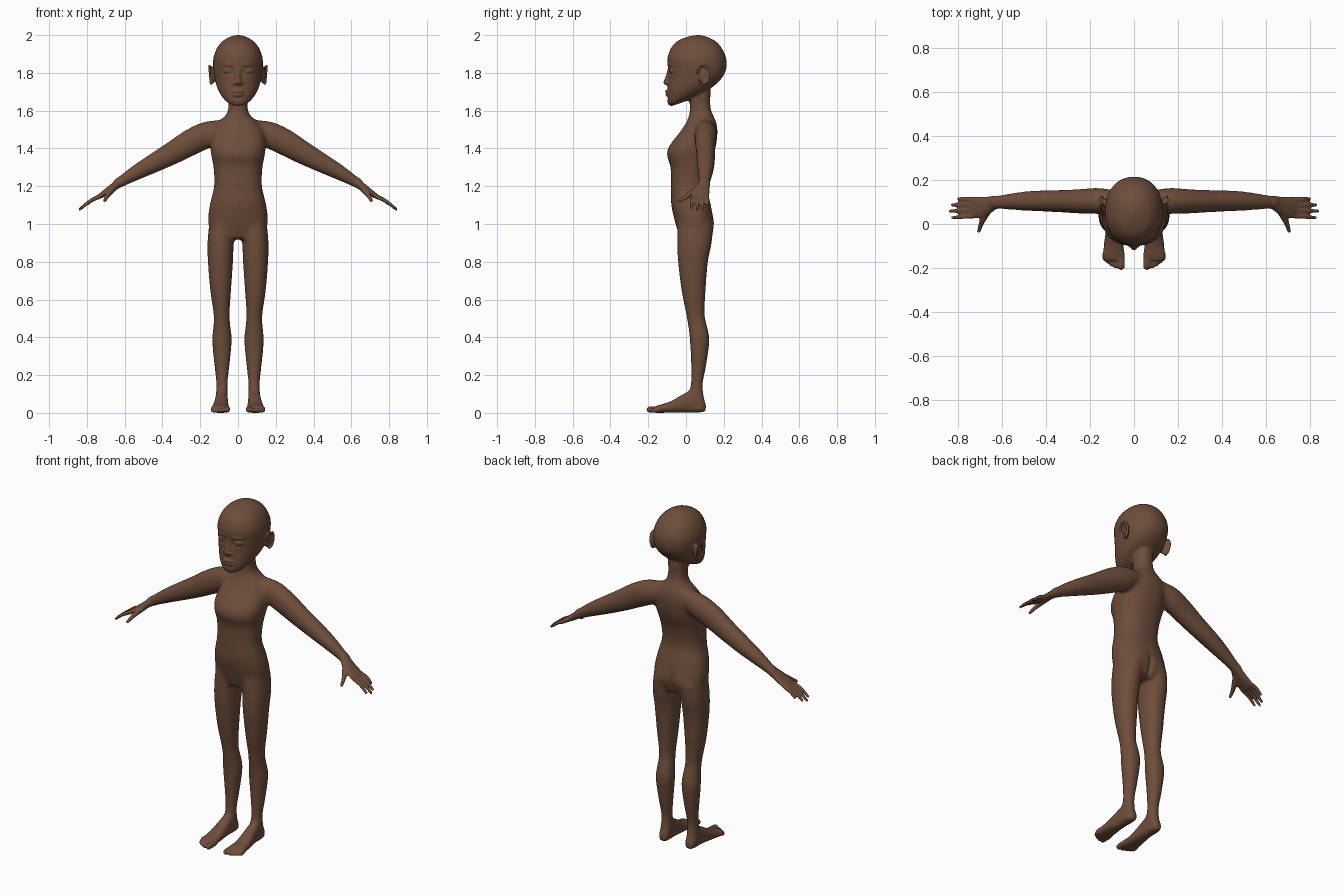
import bpy, bmesh, math
from mathutils import Vector, Matrix

skin = bpy.data.materials.new("brown skin")
skin.diffuse_color = (0.155, 0.075, 0.043, 1)
bm = bmesh.new()
SIDES = (1, -1)


def loft(secs, n=2.0, seg=40, steps=6):
    """Closed smooth skin through (centre, u, v) superellipse sections."""
    flat = [[*c, *u, *v] for c, u, v in secs]
    P = [flat[0]] + flat + [flat[-1]]
    rows = []
    for i in range(1, len(P) - 2):
        for k in range(steps):
            t = k / steps
            rows.append([0.5 * (2 * b + (c - a) * t + (2 * a - 5 * b + 4 * c - d) * t * t
                                + (3 * b - a - 3 * c + d) * t ** 3)
                         for a, b, c, d in zip(*P[i - 1:i + 3])])
    rows.append(flat[-1])
    rings = []
    for r in rows:
        c, u, v = Vector(r[:3]), Vector(r[3:6]), Vector(r[6:])
        ring = []
        for k in range(seg):
            a = 2 * math.pi * k / seg
            ca, sa = math.cos(a), math.sin(a)
            ring.append(bm.verts.new(c + u * math.copysign(abs(ca) ** (2 / n), ca)
                                     + v * math.copysign(abs(sa) ** (2 / n), sa)))
        rings.append(ring)
    for a, b in zip(rings, rings[1:]):
        for k in range(seg):
            bm.faces.new((a[k], a[k - 1], b[k - 1], b[k]))
    bm.faces.new(rings[0])
    bm.faces.new(rings[-1][::-1])


def stack(rows, n=2.0, s=1):
    """Rows of (z, x centre, half width, y front, y back, slope)."""
    loft([((s * x, (f + b) / 2, z), (w, 0, 0), (0, (b - f) / 2, k * (b - f) / 2))
          for z, x, w, f, b, k in rows], n)


def ball(c, r, rot=0.0):
    m = Matrix.Translation(c) @ Matrix.Rotation(rot, 4, 'Z') @ Matrix.Diagonal((*r, 1))
    bmesh.ops.create_uvsphere(bm, u_segments=24, v_segments=16, radius=1, matrix=m)


def tube(pts, s=1, flat=1.0, caps=True):
    """Round limb through (x, y, z, radius[, radius along y])."""
    secs = []
    for i, p in enumerate(pts):
        a, b = pts[max(i - 1, 0)], pts[min(i + 1, len(pts) - 1)]
        d = Vector((s * (b[0] - a[0]), b[1] - a[1], b[2] - a[2])).normalized()
        ref = Vector((0, 1, 0)) if abs(d.y) < 0.9 else Vector((1, 0, 0))
        u = d.cross(ref).normalized()
        v = u.cross(d)
        secs.append(((s * p[0], p[1], p[2]), u * p[3], v * p[-1]))
    loft(secs, seg=24)
    if caps:
        for p in (pts[0], pts[-1]):
            ball((s * p[0], p[1], p[2]), (p[3],) * 3)


# torso and neck
stack([(0.92, 0, .11, -.03, .125, 0), (1.0, 0, .157, -.055, .145, 0), (1.1, 0, .15, -.078, .132, 0),
       (1.2, 0, .127, -.08, .108, 0), (1.3, 0, .13, -.082, .122, 0), (1.37, 0, .143, -.102, .147, 0),
       (1.42, 0, .147, -.084, .16, 0), (1.49, 0, .135, -.03, .167, 0), (1.54, 0, .105, .002, .16, 0),
       (1.575, 0, .066, .015, .145, 0), (1.62, 0, .051, .02, .13, 0), (1.74, 0, .055, .01, .13, 0)], 2.3)
# head
stack([(1.637, 0, .03, -.078, 0, .35), (1.655, 0, .064, -.094, .05, .3), (1.69, 0, .094, -.1, .12, .2),
       (1.73, 0, .113, -.098, .165, .12), (1.78, 0, .125, -.094, .2, .05), (1.83, 0, .131, -.096, .214, 0),
       (1.88, 0, .130, -.098, .212, 0), (1.93, 0, .112, -.08, .19, 0), (1.965, 0, .085, -.05, .16, 0),
       (1.985, 0, .055, -.01, .125, 0), (1.996, 0, .028, .03, .095, 0), (2.0, 0, .008, .055, .07, 0)], 2.15)
# nose, lips and chin
tube([(0, -.088, 1.815, .011), (0, -.096, 1.78, .012), (0, -.107, 1.75, .014)])
ball((0, -.1, 1.702), (.03, .012, .009))
ball((0, -.098, 1.684), (.027, .012, .009))
ball((0, -.078, 1.648), (.028, .02, .02))

for s in SIDES:
    ball((s * .015, -.097, 1.746), (.012, .013, .010))                      # nostrils
    ball((s * .055, -.072, 1.812), (.026, .017, .014), s * .35)             # eyes
    ball((s * .133, .092, 1.788), (.011, .028, .046), s * -.3)              # ears
    tube([(.148 + .004 * math.sin(a), .092 - .031 * math.cos(a), 1.79 + .048 * math.sin(a), .0075)
          for a in [math.radians(d) for d in range(10, 271, 26)]], s)
    # legs
    stack([(1.0, .083, .07, -.045, .14, 0), (.9, .092, .07, -.047, .137, 0), (.8, .093, .067, -.043, .117, 0),
           (.65, .092, .056, -.025, .105, 0), (.52, .087, .043, 0, .1, 0), (.45, .085, .047, .012, .115, 0),
           (.38, .085, .053, .02, .125, 0), (.25, .085, .041, .026, .108, 0), (.15, .085, .031, .024, .09, 0),
           (.08, .086, .033, .005, .097, 0), (.01, .088, .033, .0, .1, 0)], 2.1, s)
    # feet
    loft([((s * x, y, h / 2), (w, 0, 0), (0, 0, h / 2)) for y, x, w, h in
          [(.107, .086, .018, .05), (.095, .086, .029, .07), (.04, .087, .033, .12), (-.02, .089, .038, .098),
           (-.08, .092, .046, .062), (-.14, .093, .051, .042), (-.165, .09, .046, .034)]], 2.7)
    # toes
    for x, y, r in [(.058, -.193, .0165), (.083, -.192, .0115), (.102, -.183, .0105),
                    (.119, -.172, .010), (.134, -.16, .0095)]:
        tube([(x, -.13, .02, r), (x, y, r + .001, r)], s)
    # arms
    tube([(.07, .1, 1.505, .05, .05), (.16, .105, 1.475, .07, .06), (.25, .103, 1.432, .071, .056),
          (.35, .104, 1.374, .062, .051), (.45, .105, 1.32, .052, .048), (.53, .103, 1.277, .043, .042),
          (.6, .1, 1.236, .033, .034), (.645, .097, 1.207, .026, .031)], s, caps=False)
    # palms
    tube([(.63, .098, 1.217, .025, .03), (.67, .084, 1.188, .02, .042), (.71, .076, 1.161, .016, .05),
          (.745, .074, 1.138, .011, .047)], s, caps=False)
    # fingers and thumbs
    for y0, y1, x1 in [(.112, .115, .798), (.088, .087, .828), (.062, .058, .838), (.036, .029, .825)]:
        z1 = 1.077 + (.838 - x1) * .66
        tube([(.73, y0, 1.147, .0115), ((.73 + x1) / 2 + .005, (y0 + y1) / 2, (1.147 + z1) / 2 + .005, .0105),
              (x1, y1, z1, .008)], s)
    tube([(.66, .07, 1.19, .018), (.685, .025, 1.16, .015), (.697, -.003, 1.141, .0115),
          (.706, -.033, 1.122, .009)], s)

# fuse all parts into one continuous skin
bmesh.ops.recalc_face_normals(bm, faces=bm.faces)
mesh = bpy.data.meshes.new("body")
bm.to_mesh(mesh)
bm.free()
body = bpy.data.objects.new("body", mesh)
bpy.context.collection.objects.link(body)
bpy.context.view_layer.objects.active = body
body.select_set(True)
mod = body.modifiers.new("fuse", 'REMESH')
mod.mode = 'VOXEL'
mod.voxel_size = 0.0055
bpy.ops.object.modifier_apply(modifier=mod.name)

# blend the joints, keep hands, toes and face crisp
bm = bmesh.new()
bm.from_mesh(body.data)
soft = [v for v in bm.verts if abs(v.co.x) < .64 and v.co.z < 1.67 and not (v.co.z < .06 and v.co.y < -.13)
        and not (v.co.z > 1.6 and v.co.y < 0)]
for i in range(35):
    bmesh.ops.smooth_vert(bm, verts=soft, factor=.5, use_axis_x=True, use_axis_y=True, use_axis_z=True)
for i in range(3):
    bmesh.ops.smooth_vert(bm, verts=bm.verts, factor=.5, use_axis_x=True, use_axis_y=True, use_axis_z=True)

# sculpted dents and swells: centre, radii, push along y
dents = [((0, -.11, 1.693), (.03, .03, .004), .005),     # mouth line
         ((0, -.1, 1.668), (.03, .03, .008), .004),      # below the lip
         ((0, .15, .97), (.012, .06, .07), .0)]
for s in SIDES:
    dents += [((s * .055, -.09, 1.812), (.026, .03, .004), .004),    # eye slit
              ((s * .055, -.08, 1.826), (.03, .03, .005), .006),     # lid crease
              ((s * .055, -.08, 1.794), (.03, .03, .007), .004),     # under the eye
              ((s * .028, -.09, 1.806), (.01, .03, .014), .006),     # inner corner
              ((s * .055, -.085, 1.843), (.035, .03, .008), -.004),  # brow
              ((s * .07, .13, .995), (.05, .06, .05), .008)]         # buttocks
dents[2] = (dents[2][0], dents[2][1], -.014)                         # cleft
for v in bm.verts:
    p = v.co.copy()
    for c, r, d in dents:
        e = sum(((a - b) / k) ** 2 for a, b, k in zip(p, c, r))
        if e < 6:
            v.co.y += d * math.exp(-e)
    v.co.z = max(v.co.z, 0)
bm.to_mesh(body.data)
bm.free()

body.data.materials.clear()
body.data.materials.append(skin)
bpy.ops.object.shade_smooth()
